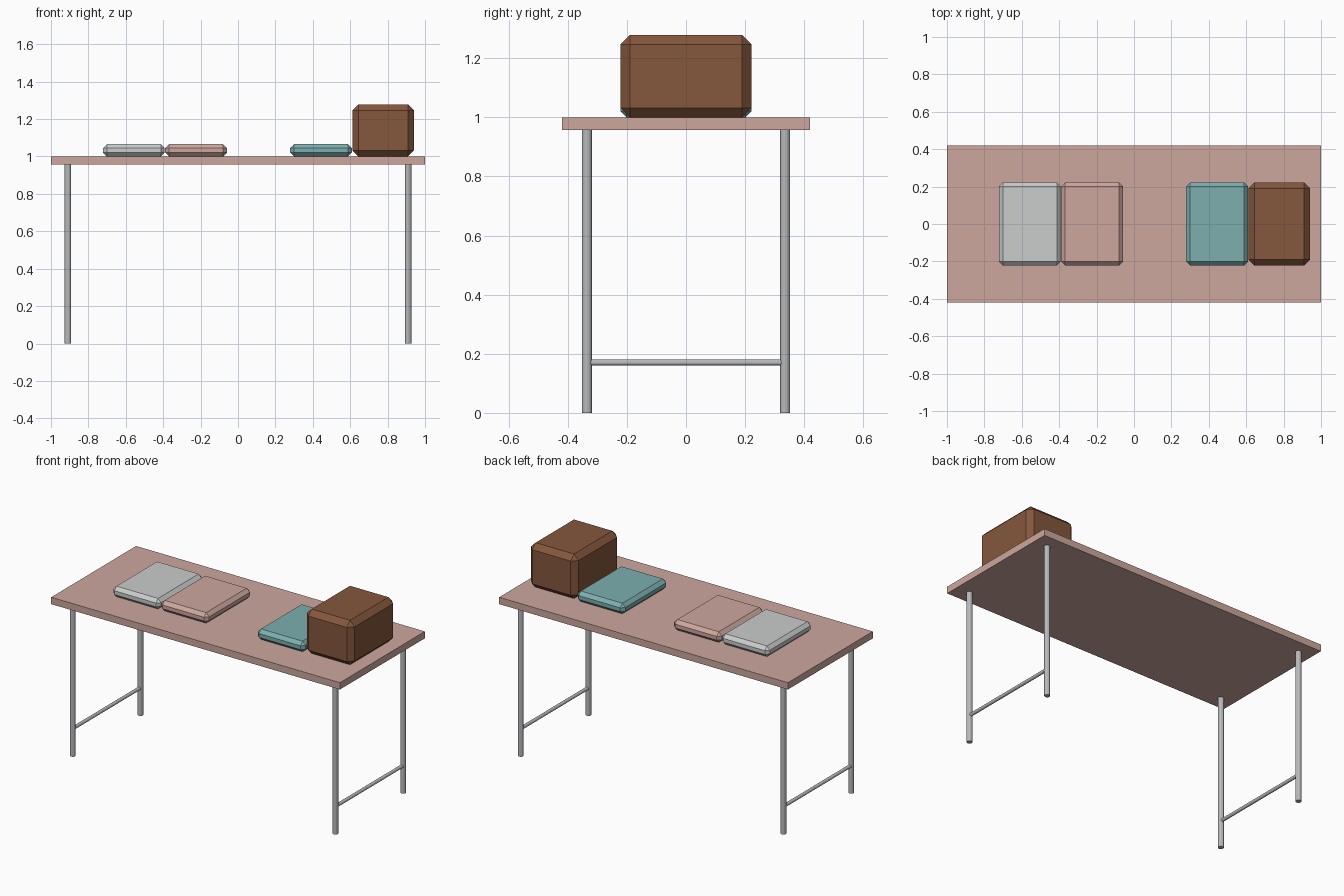
import bpy, bmesh, math
from mathutils import Vector, Matrix

if "Cube" in bpy.data.objects:
    bpy.data.objects.remove(bpy.data.objects["Cube"])


def material(name, rgb):
    # 8-bit sRGB to linear
    lin = [(c / 255 / 12.92) if c < 11 else ((c / 255 + 0.055) / 1.055) ** 2.4 for c in rgb]
    m = bpy.data.materials.new(name)
    m.diffuse_color = (*lin, 1)
    m.use_nodes = True
    m.node_tree.nodes["Principled BSDF"].inputs["Base Color"].default_value = m.diffuse_color
    return m


pink = material("dusty pink", (205, 167, 158))
white = material("pale grey", (202, 205, 204))
teal = material("teal", (125, 175, 175))
brown = material("brown", (133, 87, 60))
steel = material("steel", (184, 186, 188))


def finish(name, bm, mat):
    bmesh.ops.recalc_face_normals(bm, faces=bm.faces)
    me = bpy.data.meshes.new(name)
    bm.to_mesh(me)
    bm.free()
    me.materials.append(mat)
    ob = bpy.data.objects.new(name, me)
    bpy.context.collection.objects.link(ob)
    return ob


def box(name, lo, hi, mat, bevel=0):
    lo, hi = Vector(lo), Vector(hi)
    bm = bmesh.new()
    bmesh.ops.create_cube(bm, size=1)
    bmesh.ops.scale(bm, vec=hi - lo, verts=bm.verts)
    bmesh.ops.translate(bm, vec=(lo + hi) / 2, verts=bm.verts)
    if bevel:
        bmesh.ops.bevel(bm, geom=bm.edges[:], offset=bevel, segments=1,
                        affect='EDGES', profile=0.5)
    return finish(name, bm, mat)


def tube(name, a, b, radius, mat, sides=12):
    a, b = Vector(a), Vector(b)
    d = b - a
    bm = bmesh.new()
    rot = d.to_track_quat('Z', 'Y').to_matrix().to_4x4()
    bmesh.ops.create_cone(bm, cap_ends=True, segments=sides, radius1=radius, radius2=radius,
                          depth=d.length, matrix=Matrix.Translation((a + b) / 2) @ rot)
    return finish(name, bm, mat)


# table top
box("table_top", (-1, -0.42, 0.957), (1, 0.42, 1.0), pink)

# legs and the low bar joining each end pair
for sx, side in ((-1, "left"), (1, "right")):
    x = sx * 0.91
    for sy, end in ((-1, "front"), (1, "back")):
        tube(f"{end}_{side}_leg", (x, sy * 0.335, 0), (x, sy * 0.335, 0.958), 0.0165, steel)
    tube(f"{side}_cross_bar", (x, -0.33, 0.17), (x, 0.33, 0.17), 0.0105, steel)

# folded cloths: flat chamfered pads
for name, x0, mat in (("grey_pad", -0.722, white), ("pink_pad", -0.389, pink),
                      ("teal_pad", 0.279, teal)):
    box(name, (x0, -0.222, 1.0), (x0 + 0.33, 0.222, 1.066), mat, 0.021)

# tall chamfered block
box("brown_block", (0.611, -0.222, 1.0), (0.941, 0.222, 1.278), brown, 0.032)
